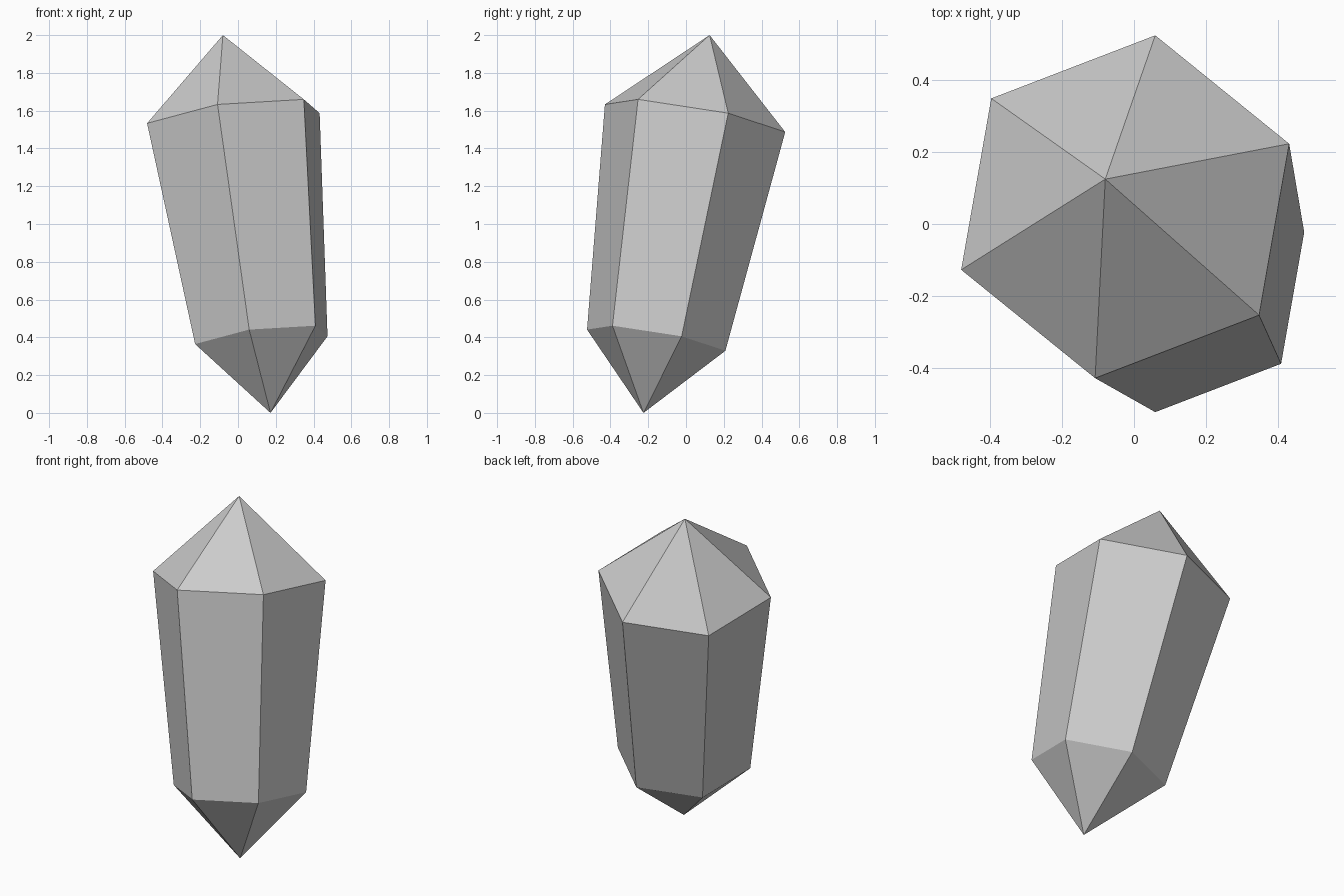
import bpy, bmesh, math
from mathutils import Vector

if "Cube" in bpy.data.objects:
    bpy.data.objects.remove(bpy.data.objects["Cube"])

SIDES = 6
BOTTOM_TIP = Vector((0.172, -0.225, 0.0))
TOP_TIP = Vector((-0.08, 0.125, 2.0))

# Leaning axis and a frame square to it
axis = (TOP_TIP - BOTTOM_TIP).normalized()
side = Vector((0.455, 0.175, 0.0275))
side = (side - axis * side.dot(axis)).normalized()
across = axis.cross(side)

bm = bmesh.new()


def ring(fraction, radius):
    """Hexagon of vertices around the axis at a fraction of its length."""
    centre = BOTTOM_TIP.lerp(TOP_TIP, fraction)
    angles = [math.tau * i / SIDES for i in range(SIDES)]
    return [bm.verts.new(centre + radius * (side * math.cos(a) + across * math.sin(a)))
            for a in angles]


# Tapered hexagonal shaft with a pyramid at each end
low = ring(0.1925, 0.376)
high = ring(0.78, 0.49)
bottom = bm.verts.new(BOTTOM_TIP)
top = bm.verts.new(TOP_TIP)
for i in range(SIDES):
    j = (i + 1) % SIDES
    bm.faces.new((low[i], low[j], high[j], high[i]))
    bm.faces.new((high[i], high[j], top))
    bm.faces.new((low[j], low[i], bottom))
bmesh.ops.recalc_face_normals(bm, faces=bm.faces[:])

mesh = bpy.data.meshes.new("crystal")
bm.to_mesh(mesh)
bm.free()
crystal = bpy.data.objects.new("crystal", mesh)
bpy.context.collection.objects.link(crystal)

# Plain light grey
grey = bpy.data.materials.new("light grey")
grey.diffuse_color = (0.6, 0.6, 0.6, 1.0)
grey.use_nodes = True
grey.node_tree.nodes["Principled BSDF"].inputs["Base Color"].default_value = grey.diffuse_color
mesh.materials.append(grey)
